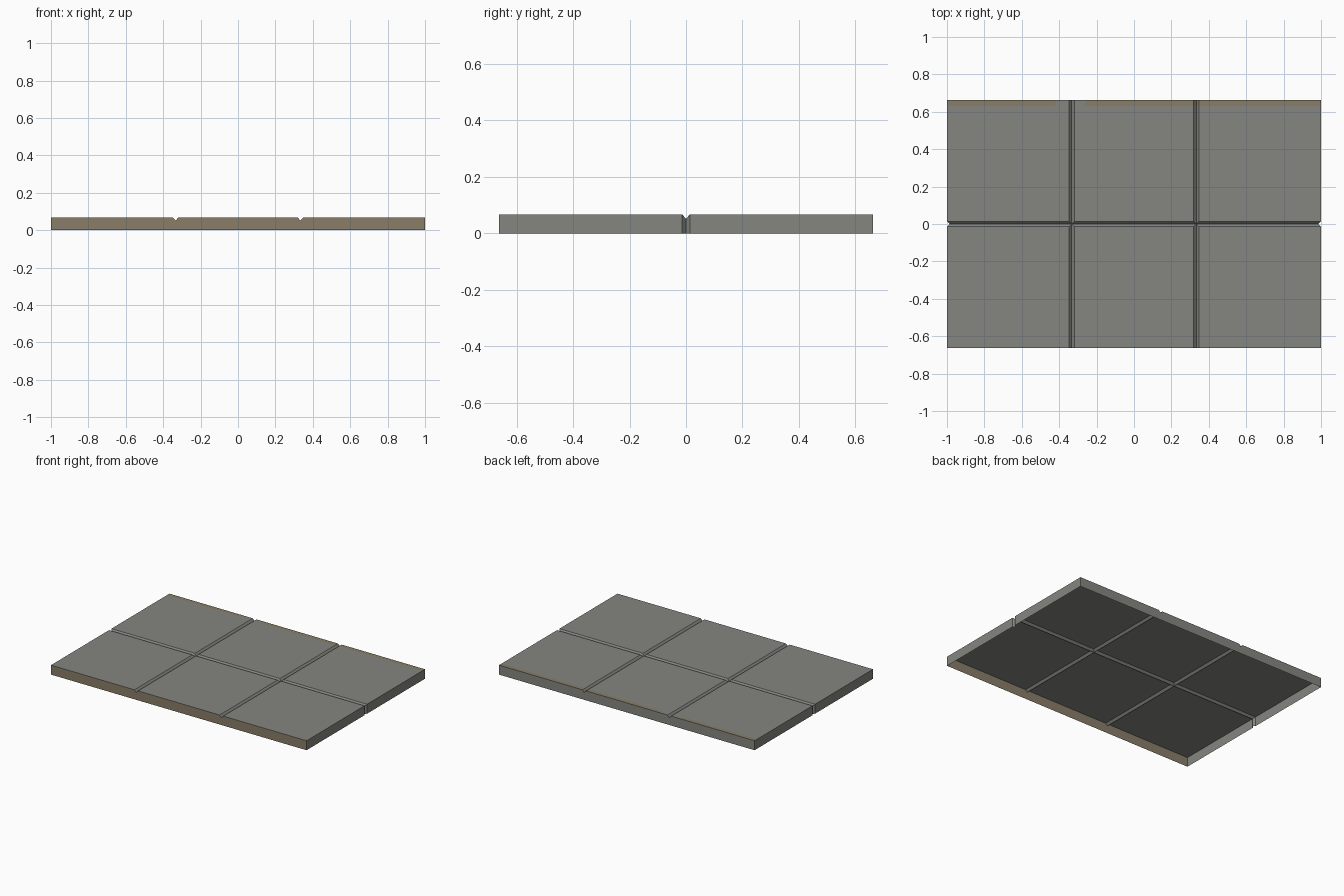
import bpy, bmesh

if "Cube" in bpy.data.objects:
    bpy.data.objects.remove(bpy.data.objects["Cube"])

L, W, H = 1.0, 0.662, 0.067      # half length, half width, height
G, D = 0.014, 0.015              # groove half width and depth
GX, STRIP = 1 / 3, 0.632         # groove position, start of stained edge


def material(name, rgb):
    m = bpy.data.materials.new(name)
    m.diffuse_color = (*rgb, 1)
    m.use_nodes = True
    m.node_tree.nodes["Principled BSDF"].inputs["Base Color"].default_value = m.diffuse_color
    return m


grey = material("stone grey", (0.235, 0.238, 0.215))
brown = material("earth brown", (0.25, 0.205, 0.14))

bm = bmesh.new()

# Grooved top: a grid whose groove centre lines are sunk
xs = [-L, -0.42, -GX - G, -GX, -GX + G, -0.26, GX - G, GX, GX + G, L]
ys = [-W, -G, 0, G, STRIP, W]


def vert(x, y):
    sunk = y == 0 or abs(x) == GX
    # the long groove turns down the end walls, so the ends are notched
    px = x * (1 - D) if y == 0 and abs(x) == L else x
    return bm.verts.new((px, y, H - D if sunk else H))


grid = [[vert(x, y) for y in ys] for x in xs]
for i in range(len(xs) - 1):
    for j in range(len(ys) - 1):
        quad = [grid[i][j], grid[i + 1][j], grid[i + 1][j + 1], grid[i][j + 1]]
        high = [k for k in range(4) if quad[k].co.z > H - 0.001]
        if len(high) == 1:       # groove crossing: mitre along the diagonal
            q = quad[high[0]:] + quad[:high[0]]
            bm.faces.new((q[0], q[1], q[2]))
            bm.faces.new((q[0], q[2], q[3]))
        else:
            bm.faces.new(quad)

# Side walls: rim pulled down to the floor, underside left open
rim = [e for e in bm.edges if e.is_boundary]
new = bmesh.ops.extrude_edge_only(bm, edges=rim)["geom"]
for v in new:
    if isinstance(v, bmesh.types.BMVert):
        v.co.z = 0
bmesh.ops.recalc_face_normals(bm, faces=bm.faces[:])
bm.normal_update()
if max(bm.faces, key=lambda f: f.calc_center_median().z).normal.z < 0:
    bmesh.ops.reverse_faces(bm, faces=bm.faces[:])
    bm.normal_update()

# Brown front wall and stained back edge of the top
for f in bm.faces:
    c = f.calc_center_median()
    front = f.normal.y < -0.9
    stain = f.normal.z > 0.5 and c.y > STRIP and not -0.42 < c.x < -0.26
    f.material_index = 1 if front or stain else 0

mesh = bpy.data.meshes.new("floor_slab")
bm.to_mesh(mesh)
bm.free()
mesh.materials.append(grey)
mesh.materials.append(brown)
slab = bpy.data.objects.new("floor_slab", mesh)
bpy.context.collection.objects.link(slab)
